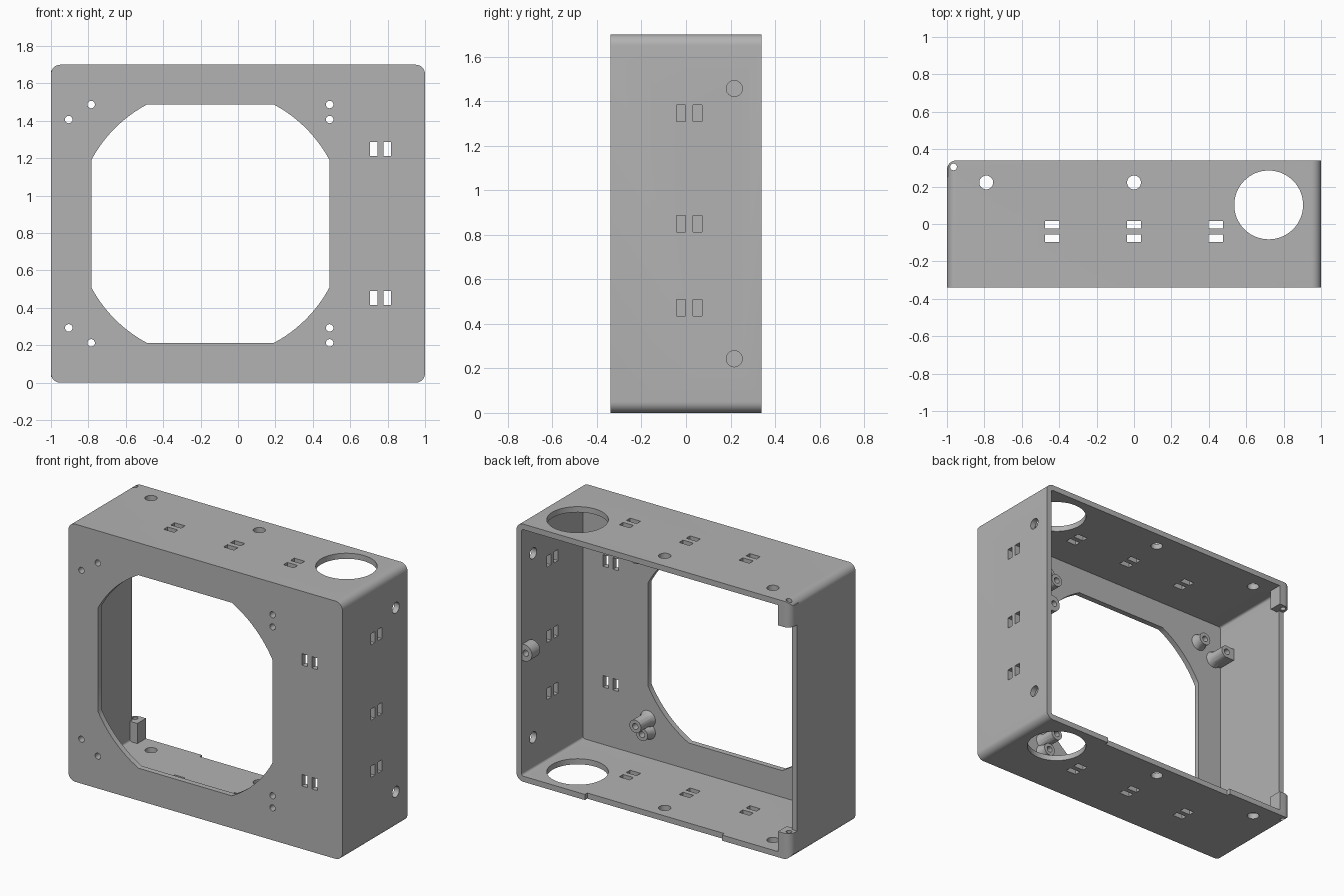
import bpy, bmesh, math
from mathutils import Vector

if "Cube" in bpy.data.objects:
    bpy.data.objects.remove(bpy.data.objects["Cube"], do_unlink=True)

grey = bpy.data.materials.new("plain grey")
grey.use_nodes = True
COLOUR = (0.45, 0.45, 0.45, 1)
grey.diffuse_color = COLOUR
grey.node_tree.nodes["Principled BSDF"].inputs["Base Color"].default_value = COLOUR

W, D, H, T = 1.0, 0.34, 1.7, 0.037
MID = H / 2


def prism(name, pts, axis, lo, hi):
    """Extrude a 2D outline along an axis; outline uses the other two axes in order."""
    def place(p, t):
        c = [p[0], p[1]]
        c.insert("xyz".index(axis), t)
        return Vector(c)
    bm = bmesh.new()
    bottom = [bm.verts.new(place(p, lo)) for p in pts]
    top = [bm.verts.new(place(p, hi)) for p in pts]
    bm.faces.new(bottom)
    bm.faces.new(top)
    for i in range(len(pts)):
        j = (i + 1) % len(pts)
        bm.faces.new((bottom[i], bottom[j], top[j], top[i]))
    bmesh.ops.recalc_face_normals(bm, faces=bm.faces)
    mesh = bpy.data.meshes.new(name)
    bm.to_mesh(mesh)
    bm.free()
    mesh.materials.append(grey)
    obj = bpy.data.objects.new(name, mesh)
    bpy.context.collection.objects.link(obj)
    return obj


def rect(cx, cy, w, h, r=0.0):
    if not r:
        return [(cx + a * w / 2, cy + b * h / 2) for a, b in ((-1, -1), (1, -1), (1, 1), (-1, 1))]
    pts = []
    for k, (a, b) in enumerate(((1, 1), (-1, 1), (-1, -1), (1, -1))):
        for s in range(9):
            t = math.pi / 2 * (k + s / 8)
            pts.append((cx + a * (w / 2 - r) + r * math.cos(t),
                        cy + b * (h / 2 - r) + r * math.sin(t)))
    return pts


def circle(cx, cy, r, n=32):
    return [(cx + r * math.cos(math.tau * i / n), cy + r * math.sin(math.tau * i / n)) for i in range(n)]


def combine(target, parts, operation):
    """Apply one boolean per part, then drop the helper parts."""
    for p in parts:
        m = target.modifiers.new(p.name, 'BOOLEAN')
        m.operation, m.object, m.solver = operation, p, 'EXACT'
    graph = bpy.context.evaluated_depsgraph_get()
    mesh = bpy.data.meshes.new_from_object(target.evaluated_get(graph))
    target.modifiers.clear()
    target.data = mesh
    for p in parts:
        bpy.data.objects.remove(p, do_unlink=True)


# Open-backed shell with rounded long edges
case = prism("enclosure", rect(0, MID, 2 * W, H, 0.05), 'y', -D, D)
cavity = prism("cavity", rect(0, MID, 2 * (W - T), H - 2 * T, 0.015), 'y', -D + T, D + 0.1)
side_recess = prism("side_recess", rect(-W, 0.36, 0.2, 0.18), 'z', 0.05, H - 0.05)
floor_recess = prism("floor_recess", rect(0, D, 1.0, 0.05), 'z', -0.1, 0.1)
combine(case, [cavity, side_recess, floor_recess], 'DIFFERENCE')

# Corner posts, side lug and front standoffs
solids = [
    prism("lower_post", rect(-W + 0.045, D - 0.045, 0.09, 0.09), 'z', 0.03, 0.17),
    prism("upper_post", rect(-W + 0.045, D - 0.045, 0.09, 0.09), 'z', H - 0.17, H - 0.03),
    prism("side_lug", [(min(x, W - 0.01), z) for x, z in circle(0.945, MID, 0.055)], 'y', D - 0.09, D - 0.005),
]
screws = []
for up in (-1, 1):
    for x, dz, length in ((-0.785, 0.637, 0.10), (-0.905, 0.557, 0.17),
                          (0.49, 0.637, 0.10), (0.49, 0.557, 0.17)):
        z = MID + up * dz
        screws.append((x, z))
        solids.append(prism("standoff", circle(x, z, 0.042, 24), 'y', -D + 0.01, -D + length))
        flare = prism("standoff_flare", circle(x, z, 0.065, 24), 'y', -D + 0.012, -D + 0.07)
        for v in flare.data.vertices:
            if v.co.y > -D + 0.05:
                v.co.x = x + (v.co.x - x) * 0.64
                v.co.z = z + (v.co.z - z) * 0.64
        solids.append(flare)
# Brace from the outer standoffs to the plain side wall
for up in (-1, 1):
    solids.append(prism("standoff_brace", rect(-0.945, MID + up * 0.557, 0.07, 0.08),
                        'y', -D + 0.013, -D + 0.168))
combine(case, solids, 'UNION')

# Large front opening: a square window clipped by a circle
R, S, CX = 0.722, 0.6375, -0.1475
window = []
for px, pz in circle(0, 0, R, 128):
    p = (CX + max(-S, min(S, px)), MID + max(-S, min(S, pz)))
    on_side = abs(px) > S or abs(pz) > S
    if not on_side:
        window.append(p)
cuts = [prism("window", window, 'y', -D - 0.1, -D + 0.2)]

# Screw holes through the front, the posts and the lug
cuts += [prism("screw_hole", circle(x, z, 0.02, 20), 'y', -D - 0.1, 0) for x, z in screws]
cuts.append(prism("post_hole", circle(-0.965, 0.305, 0.018, 20), 'z', -0.1, H + 0.1))
cuts.append(prism("lug_hole", circle(0.935, MID, 0.02, 20), 'y', 0.1, D + 0.1))

# Rounded vertical corner at the posts
r = 0.05
corner = [(-W + r - r * math.sin(t), D - r + r * math.cos(t))
          for t in (math.pi / 2 * i / 8 for i in range(9))]
corner += [(-W - 0.1, D - r), (-W - 0.1, D + 0.1), (-W + r, D + 0.1)]
cuts.append(prism("corner_round", corner, 'z', -0.1, H + 0.1))

# Top and bottom: cable port, round holes, paired tie slots
cuts.append(prism("cable_port", circle(0.72, 0.102, 0.184, 64), 'z', -0.1, H + 0.1))
for x in (-0.79, 0):
    cuts.append(prism("round_hole", circle(x, 0.222, 0.037), 'z', -0.1, H + 0.1))
for x in (-0.437, 0, 0.437):
    for y in (-0.003, -0.076):
        cuts.append(prism("tie_slot", rect(x, y, 0.076, 0.04), 'z', -0.1, H + 0.1))

# Pierced side wall: round holes and paired slots
for z in (0.243, 1.457):
    cuts.append(prism("round_hole", circle(0.217, z, 0.036), 'x', 0.9, 1.1))
for z in (0.473, 0.85, 1.347):
    for y in (-0.022, 0.051):
        cuts.append(prism("tie_slot", rect(y, z, 0.04, 0.074), 'x', 0.9, 1.1))

# Front plate slots
for z in (0.453, 1.25):
    for x in (0.725, 0.797):
        cuts.append(prism("tie_slot", rect(x, z, 0.04, 0.076), 'y', -D - 0.1, -D + 0.1))
combine(case, cuts, 'DIFFERENCE')

# Keep one material and shade smoothly with sharp edges
case.data.materials.clear()
case.data.materials.append(grey)
for o in bpy.context.selected_objects:
    o.select_set(False)
case.select_set(True)
bpy.context.view_layer.objects.active = case
bpy.ops.object.shade_smooth_by_angle(angle=math.radians(30))
